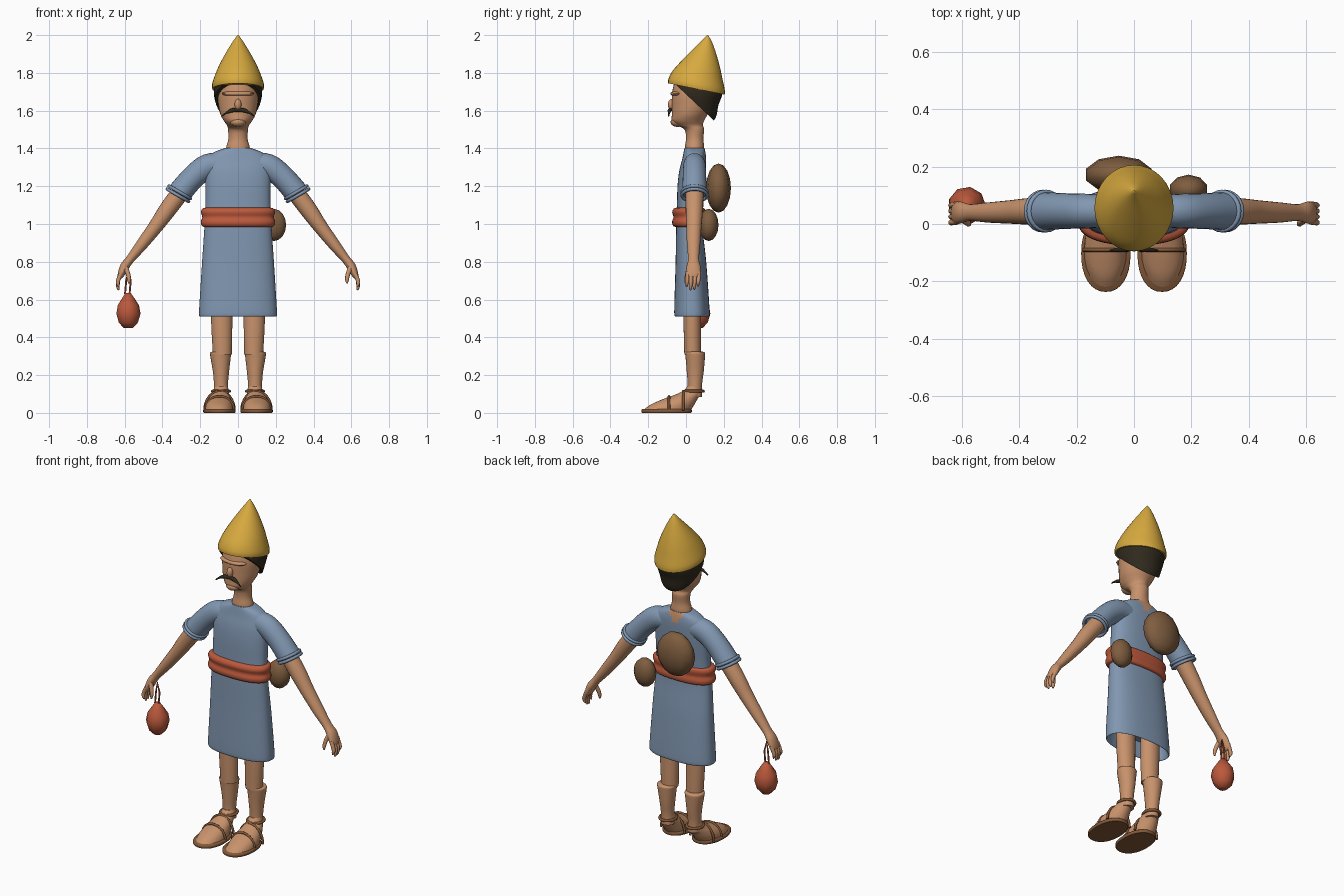
import bpy, bmesh, math
from mathutils import Vector

cube = bpy.data.objects.get("Cube")
if cube:
    bpy.data.objects.remove(cube, do_unlink=True)


def material(name, rgb):
    m = bpy.data.materials.new(name)
    m.use_nodes = True
    m.diffuse_color = (*rgb, 1)
    m.node_tree.nodes["Principled BSDF"].inputs["Base Color"].default_value = (*rgb, 1)
    return m


SKIN = material("skin", (0.58, 0.29, 0.15))
BLUE = material("tunic_blue", (0.22, 0.31, 0.44))
GOLD = material("hat_gold", (0.68, 0.40, 0.05))
RED = material("sash_red", (0.50, 0.10, 0.045))
BROWN = material("bag_brown", (0.21, 0.11, 0.05))
HAIR = material("hair_dark", (0.03, 0.023, 0.013))
LEATHER = material("sandal_leather", (0.23, 0.10, 0.04))


def finish(name, bm, mat, angle=50):
    bmesh.ops.recalc_face_normals(bm, faces=bm.faces)
    me = bpy.data.meshes.new(name)
    bm.to_mesh(me)
    bm.free()
    me.materials.append(mat)
    ob = bpy.data.objects.new(name, me)
    bpy.context.collection.objects.link(ob)
    bpy.ops.object.select_all(action='DESELECT')
    ob.select_set(True)
    bpy.context.view_layer.objects.active = ob
    bpy.ops.object.shade_smooth_by_angle(angle=math.radians(angle))
    return ob


def spline(rows, steps):
    """Smooth interpolation of every value in the rows."""
    out = []
    for i in range(len(rows) - 1):
        p = [rows[max(0, min(len(rows) - 1, i + k))] for k in (-1, 0, 1, 2)]
        for s in range(steps):
            t = s / steps
            out.append([b + 0.5 * t * (c - a + t * (2*a - 5*b + 4*c - d + t * (3*(b - c) + d - a)))
                        for a, b, c, d in zip(*p)])
    return out + [list(rows[-1])]


def loft_mesh(rings, n=24, steps=4, follow=False, power=2):
    """Rings are x, y, z, half width, half depth, optional tilt."""
    rows = spline([tuple(r) + (0,) * (6 - len(r)) for r in rings], steps)
    bm, loops = bmesh.new(), []
    for i, (x, y, z, a, b, tilt) in enumerate(rows):
        side = Vector((1, 0, 0))
        if follow:
            along = Vector(rows[min(i + 1, len(rows) - 1)][:3]) - Vector(rows[max(i - 1, 0)][:3])
            side = Vector((0, 1, 0)).cross(along).normalized()
        loop = []
        for k in range(n):
            c, s = math.cos(math.tau * k / n), math.sin(math.tau * k / n)
            c = math.copysign(abs(c) ** (2 / power), c)
            s = math.copysign(abs(s) ** (2 / power), s)
            loop.append(bm.verts.new(Vector((x, y, z)) + side * a * c + Vector((0, b * s, -tilt * b * s))))
        loops.append(loop)
    for lo, hi in zip(loops, loops[1:]):
        for k in range(n):
            bm.faces.new((lo[k], lo[(k + 1) % n], hi[(k + 1) % n], hi[k]))
    bm.faces.new(loops[0])
    bm.faces.new(loops[-1])
    return bm


def loft(name, mat, rings, **kw):
    return finish(name, loft_mesh(rings, **kw), mat)


def ball(name, mat, centre, size, u=16, v=10, angle=50):
    bm = bmesh.new()
    bmesh.ops.create_uvsphere(bm, u_segments=u, v_segments=v, radius=1)
    for p in bm.verts:
        p.co = Vector(centre) + Vector([a * b for a, b in zip(p.co, size)])
    return finish(name, bm, mat, angle)


def tube(name, mat, points, radius, closed=False):
    cu = bpy.data.curves.new(name, 'CURVE')
    cu.dimensions = '3D'
    cu.bevel_depth = radius
    cu.bevel_resolution = 2
    cu.use_fill_caps = True
    sp = cu.splines.new('POLY')
    sp.points.add(len(points) - 1)
    for p, co in zip(sp.points, points):
        p.co = (*co, 1)
    sp.use_cyclic_u = closed
    sp.use_smooth = True
    cu.materials.append(mat)
    ob = bpy.data.objects.new(name, cu)
    bpy.context.collection.objects.link(ob)


# Tunic with turned-in hem and a notch at the nape
tunic = loft("tunic", BLUE, [
    (0, .032, .60, .18, .07), (0, .032, .525, .195, .082), (0, .032, .513, .205, .092),
    (0, .031, .56, .205, .093), (0, .026, .80, .19, .081), (0, .018, .98, .178, .07),
    (0, .022, 1.10, .172, .07), (0, .028, 1.20, .172, .073), (0, .035, 1.28, .174, .071),
    (0, .043, 1.34, .165, .064), (0, .045, 1.378, .13, .058), (0, .045, 1.402, .068, .053)],
    n=64, power=2.4)
tunic.data.materials.append(SKIN)
for f in tunic.data.polygons:
    x, y, z = f.center
    if y > .06 and z > 1.33 and abs(x) < (z - 1.325) * .7:
        f.material_index = 1

# Sash of two rolls
loft("sash", RED, [(0, .017, .984, .175, .068), (0, .016, .99, .191, .084), (0, .015, 1.012, .197, .089),
                   (0, .016, 1.036, .189, .082), (0, .015, 1.062, .196, .088),
                   (0, .017, 1.08, .19, .083), (0, .018, 1.087, .172, .068)], n=48, steps=3, power=2.4)

# Neck and head with face
loft("head", SKIN, [
    (0, .045, 1.34, .06, .04), (0, .045, 1.40, .063, .051), (0, .046, 1.45, .051, .046),
    (0, .044, 1.50, .053, .052), (0, .02, 1.522, .058, .07), (0, .01, 1.545, .074, .085),
    (0, .02, 1.58, .093, .095), (0, .035, 1.63, .104, .11), (0, .045, 1.70, .108, .118),
    (0, .05, 1.79, .09, .1)], n=32)
ball("chin", SKIN, (0, -.045, 1.54), (.042, .037, .026))
ball("nose", SKIN, (0, -.076, 1.632), (.018, .02, .03))
ball("brow", SKIN, (0, -.045, 1.69), (.085, .038, .016))
loft("moustache", HAIR, [(s * x, y, z, r, r) for s, x, y, z, r in (
    (-1, .083, -.092, 1.572, .003), (-1, .062, -.09, 1.588, .006), (-1, .03, -.086, 1.602, .011),
    (1, 0, -.083, 1.602, .008), (1, .03, -.086, 1.602, .011), (1, .062, -.09, 1.588, .006),
    (1, .083, -.092, 1.572, .003))], n=10, follow=True)

# Hair, cut along a slanted hairline
bm = loft_mesh([(0, .085, 1.53, .065, .05), (0, .075, 1.57, .09, .085), (0, .06, 1.63, .115, .112),
                (0, .055, 1.69, .128, .138), (0, .055, 1.75, .125, .135)], n=32)
cut = bmesh.ops.bisect_plane(bm, geom=bm.verts[:] + bm.edges[:] + bm.faces[:], plane_co=(0, -.03, 1.715),
                             plane_no=(0, -.94, -1), clear_outer=True)
bmesh.ops.holes_fill(bm, edges=[e for e in cut["geom_cut"] if isinstance(e, bmesh.types.BMEdge)])
finish("hair", bm, HAIR)

# Tall hat leaning back
loft("hat", GOLD, [(0, .055, 1.715, .136, .15, .2), (0, .056, 1.74, .137, .149, .19),
                   (0, .06, 1.785, .123, .134, .16), (0, .072, 1.84, .1, .108, .1),
                   (0, .09, 1.905, .065, .07, .05), (0, .107, 1.965, .028, .03, 0),
                   (0, .114, 2.0, .003, .003, 0)], n=32)

for s, tag in ((1, "left_"), (-1, "right_")):
    # Sleeve, cuff and arm
    loft(tag + "sleeve", BLUE, [(s*.08, .045, 1.315, .06, .055), (s*.16, .045, 1.305, .066, .06),
                                (s*.235, .045, 1.25, .063, .062), (s*.31, .045, 1.165, .064, .066)],
         follow=True)
    for k, (x, z) in enumerate(((.318, 1.152), (.308, 1.168))):
        ring = []
        for i in range(24):
            c, q = math.cos(math.tau * i / 24), math.sin(math.tau * i / 24)
            ring.append((s * (x + .057 * c), .045 + .066 * q, z + .033 * c))
        tube(f"{tag}cuff_{k + 1}", BLUE, ring, .009, True)
    loft(tag + "arm", SKIN, [(s*.28, .045, 1.20, .048, .05), (s*.37, .044, 1.08, .046, .046),
                             (s*.43, .042, .995, .039, .041), (s*.51, .04, .89, .031, .035),
                             (s*.57, .04, .815, .023, .029), (s*.60, .04, .775, .024, .037),
                             (s*.621, .038, .728, .017, .04), (s*.626, .038, .712, .008, .03)],
         n=20, follow=True)
    # Fingers and thumb
    for k in range(4):
        y, low = .008 + .02 * k, (.667, .65, .653, .67)[k]
        loft(f"{tag}finger_{k + 1}", SKIN, [(s*.617, y, .745, .011, .011), (s*.635, y - .002, .70, .011, .01),
                                           (s*.635, y - .004, low + .015, .009, .009),
                                           (s*.63, y - .004, low, .004, .004)], n=10, steps=3, follow=True)
    loft(tag + "thumb", SKIN, [(s*.598, .018, .775, .014, .014), (s*.582, .006, .735, .012, .011),
                               (s*.577, 0, .705, .01, .009), (s*.578, -.002, .685, .004, .004)],
         n=10, steps=3, follow=True)

    # Leg and legging with a raised top edge
    loft(tag + "thigh", SKIN, [(s*.087, .033, .66, .057, .047), (s*.086, .033, .48, .056, .046),
                               (s*.083, .035, .31, .05, .044)])
    loft(tag + "shin", SKIN, [(s*.088, .046, .085, .038, .038), (s*.09, .047, .15, .037, .038),
                              (s*.09, .049, .22, .043, .045), (s*.092, .049, .29, .053, .051),
                              (s*.092, .048, .318, .056, .053), (s*.091, .046, .324, .045, .044)])
    # Foot and sole
    loft(tag + "foot", SKIN, [(s*.1, -.097, .018, .074, .125), (s*.1, -.07, .045, .07, .115),
                              (s*.098, -.032, .072, .06, .092), (s*.094, .01, .097, .048, .066),
                              (s*.09, .036, .12, .04, .047), (s*.09, .045, .14, .036, .038)])
    loft(tag + "sole", LEATHER, [(s*.098, -.103, 0, .082, .13), (s*.098, -.103, .005, .086, .1335),
                                 (s*.098, -.103, .016, .086, .1335), (s*.098, -.103, .02, .082, .13)],
         n=32, steps=1, power=2.2)
    # Sandal straps
    for k, (y, w, h) in enumerate(((-.09, .077, .074), (-.015, .079, .1))):
        tube(f"{tag}strap_{k + 1}", LEATHER,
             [(s*.098 + w * math.cos(math.pi * i / 16), y, .014 + h * math.sin(math.pi * i / 16))
              for i in range(17)], .007)
    tube(tag + "ankle_strap", LEATHER,
         [(s*.09 + .045 * math.cos(math.tau * i / 24), .042 + .05 * math.sin(math.tau * i / 24), .115)
          for i in range(24)], .008, True)

# Bags on the back and hip
ball("back_bag", BROWN, (-.053, .172, 1.19), (.12, .066, .13), 10, 8, 80)
ball("hip_bag", BROWN, (.19, .12, .995), (.068, .052, .085), 10, 8, 80)

# Hanging pouch with its cord
pouch = loft_mesh([(-.582, .064, z, r, r) for z, r in ((.45, .025), (.478, .052), (.525, .066),
                                                      (.57, .058), (.605, .035), (.635, .014))], n=9, steps=1)
finish("pouch", pouch, RED, 80)
tube("pouch_cord", RED, [(-.598, .062, .63), (-.592, .062, .70), (-.58, .058, .758),
                         (-.568, .062, .70), (-.574, .062, .63)], .005)
